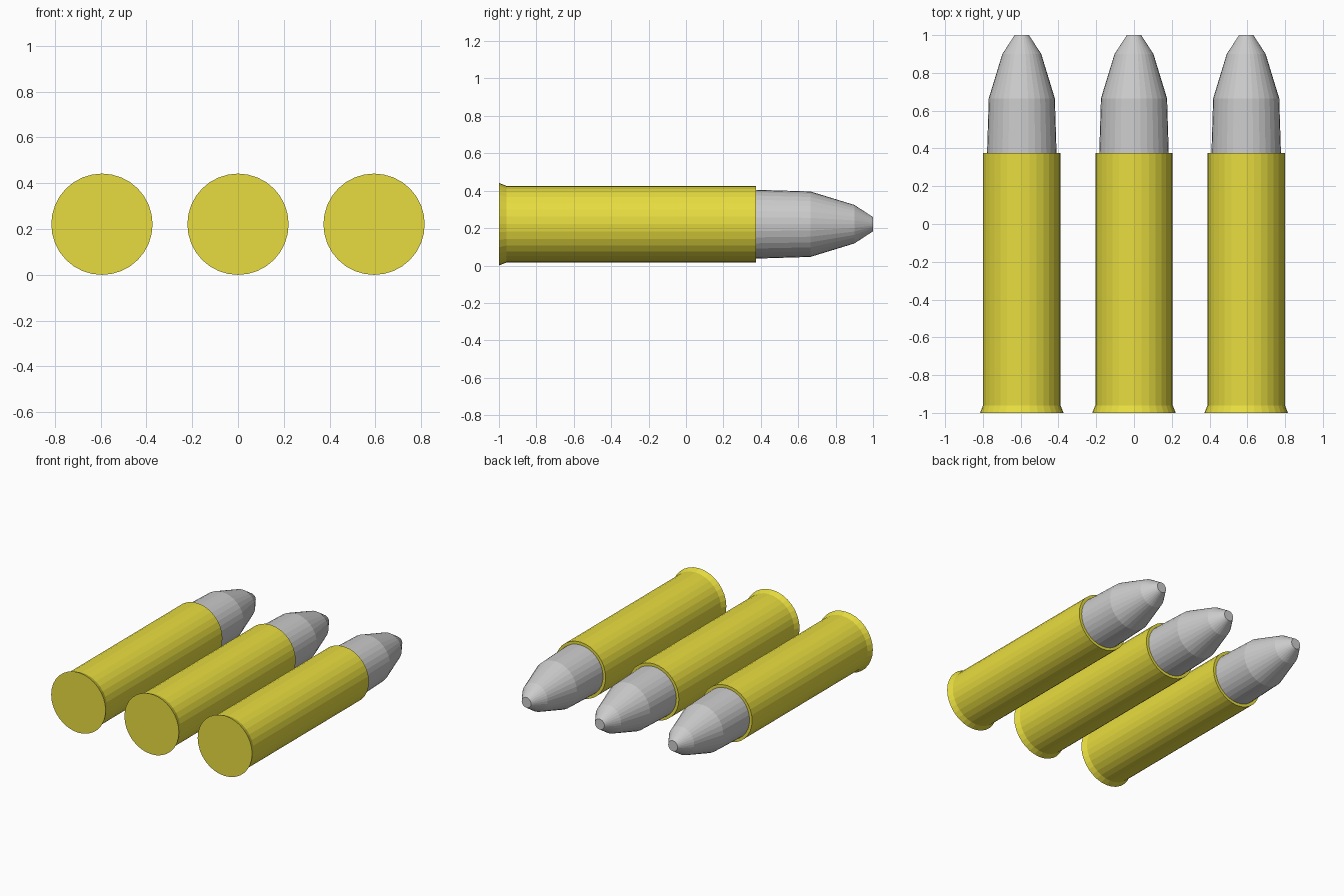
import bpy, bmesh
from math import cos, sin, tau

if "Cube" in bpy.data.objects:
    bpy.data.objects.remove(bpy.data.objects["Cube"])

SIDES = 32
AXIS_Z = 0.221

brass = bpy.data.materials.new("brass")
brass.diffuse_color = (0.8, 0.72, 0.05, 1)
brass.use_nodes = True
brass.node_tree.nodes["Principled BSDF"].inputs["Base Color"].default_value = brass.diffuse_color


def lathe(name, profile, x, material=None):
    """Closed flat-faced solid turned about the y direction from (y, radius) pairs."""
    bm = bmesh.new()
    rings = [[bm.verts.new((r * cos(tau * i / SIDES), y, r * sin(tau * i / SIDES)))
              for i in range(SIDES)] for y, r in profile]
    for a, b in zip(rings, rings[1:]):
        for i in range(SIDES):
            j = (i + 1) % SIDES
            bm.faces.new((a[i], b[i], b[j], a[j]))
    bm.faces.new(rings[0])
    bm.faces.new(rings[-1][::-1])
    bmesh.ops.recalc_face_normals(bm, faces=bm.faces)
    mesh = bpy.data.meshes.new(name)
    bm.to_mesh(mesh)
    bm.free()
    if material:
        mesh.materials.append(material)
    obj = bpy.data.objects.new(name, mesh)
    obj.location = (x, 0, AXIS_Z)
    bpy.context.collection.objects.link(obj)


# Flared rim and straight case wall
case_profile = [(-1.0, 0.221), (-0.96, 0.205), (0.375, 0.205)]
# Tapered projectile with a blunt tip
tip_profile = [(0.375, 0.184), (0.665, 0.175), (0.90, 0.103), (1.0, 0.038)]

# Three identical cartridges side by side
for side, x in (("left", -0.594), ("middle", 0), ("right", 0.594)):
    lathe(f"case_{side}", case_profile, x, brass)
    lathe(f"projectile_{side}", tip_profile, x)
